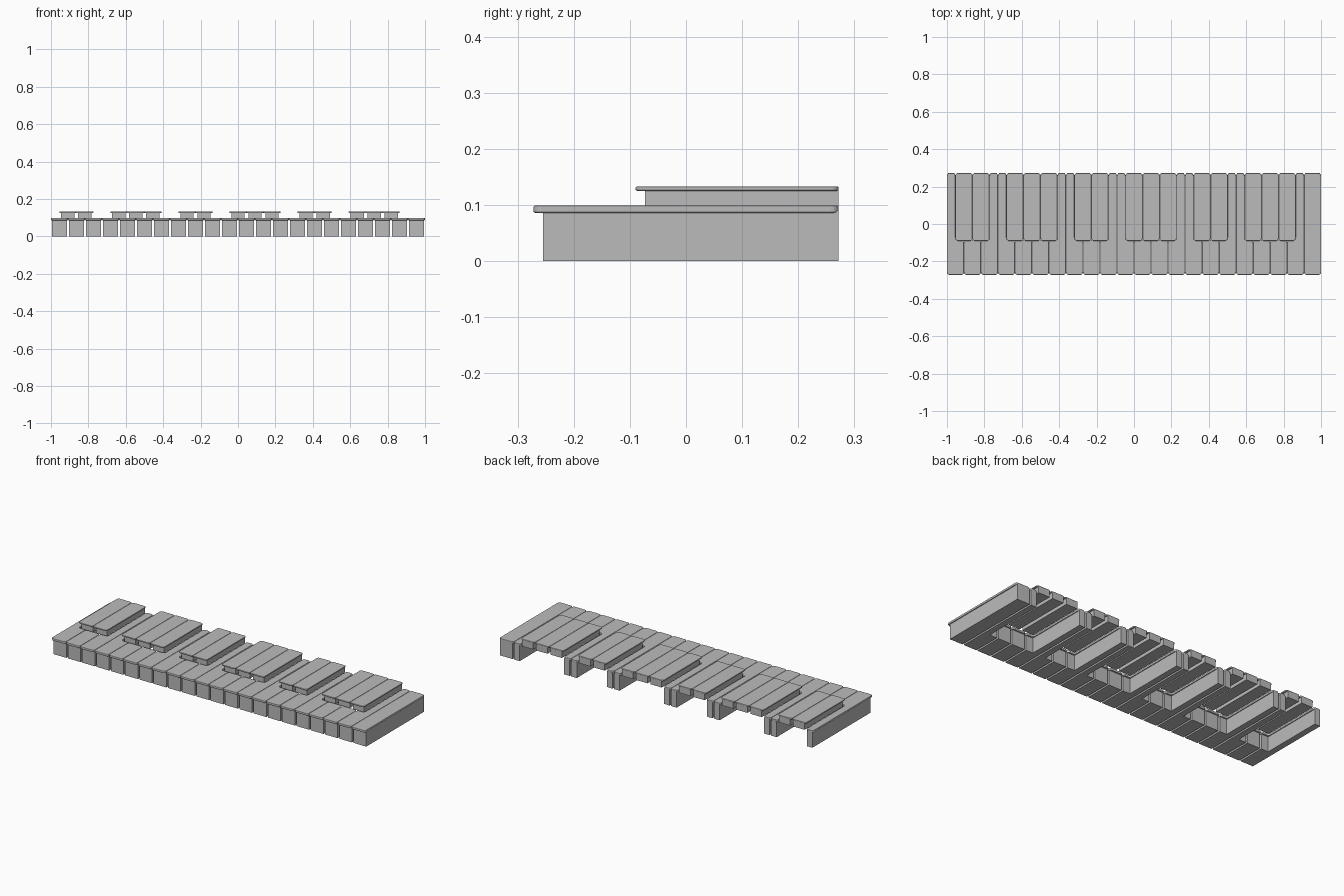
import bpy, bmesh

cube = bpy.data.objects.get("Cube")
if cube:
    bpy.data.objects.remove(cube, do_unlink=True)

KEYS = 22
W = 2 / KEYS
BACK, FRONT, NOTCH = 0.272, -0.272, -0.085
SHARP_STEPS = (1, 2, 4, 5, 6)      # boundaries within each octave that carry a raised key

grey = bpy.data.materials.new("plain_grey")
grey.use_nodes = True
grey.diffuse_color = (0.5, 0.5, 0.5, 1)
grey.node_tree.nodes["Principled BSDF"].inputs["Base Color"].default_value = (0.5, 0.5, 0.5, 1)


def has_sharp(boundary):
    return 0 < boundary < KEYS - 1 and boundary % 7 in SHARP_STEPS


def prism(name, outline, z0, z1, corner=0.0, edge=0.0):
    """Extrude an outline upward, round its upright corners, then soften its rims."""
    bm = bmesh.new()
    face = bm.faces.new([bm.verts.new((x, y, z0)) for x, y in outline])
    top = bmesh.ops.extrude_face_region(bm, geom=[face])["geom"]
    bmesh.ops.translate(bm, vec=(0, 0, z1 - z0),
                        verts=[v for v in top if isinstance(v, bmesh.types.BMVert)])
    bmesh.ops.recalc_face_normals(bm, faces=bm.faces)
    if corner:
        upright = [e for e in bm.edges if abs(e.verts[0].co.z - e.verts[1].co.z) > 0.001]
        bmesh.ops.bevel(bm, geom=upright, offset=corner, segments=4, profile=0.5,
                        affect='EDGES', clamp_overlap=True)
    if edge:
        rims = [e for e in bm.edges if abs(e.verts[0].co.z - e.verts[1].co.z) < 0.001]
        bmesh.ops.bevel(bm, geom=rims, offset=edge, segments=2, profile=0.5,
                        affect='EDGES', clamp_overlap=True)
    bmesh.ops.recalc_face_normals(bm, faces=bm.faces)
    mesh = bpy.data.meshes.new(name)
    bm.to_mesh(mesh)
    bm.free()
    mesh.materials.append(grey)
    obj = bpy.data.objects.new(name, mesh)
    bpy.context.collection.objects.link(obj)
    return obj


def box_outline(x0, x1, y0, y1):
    return [(x0, y0), (x1, y0), (x1, y1), (x0, y1)]


def key_outline(i, gap, front, notch):
    """Long key plan, cut back wherever a raised key sits beside it."""
    x0, x1 = -1 + i * W + gap, -1 + (i + 1) * W - gap
    mid = -1 + (i + 0.5) * W
    left, right = has_sharp(i), has_sharp(i + 1)
    if left and right:
        return box_outline(x0, x1, front, notch)
    if right:
        return [(x0, front), (x1, front), (x1, notch), (mid - gap, notch), (mid - gap, BACK), (x0, BACK)]
    if left:
        return [(x0, front), (x1, front), (x1, BACK), (mid + gap, BACK), (mid + gap, notch), (x0, notch)]
    return box_outline(x0, x1, front, BACK)


# Long keys: a block with a wider softened lid
for i in range(KEYS):
    prism(f"long_key_body_{i + 1}", key_outline(i, 0.005, -0.255, NOTCH - 0.008), 0, 0.09)
    prism(f"long_key_lid_{i + 1}", key_outline(i, 0.0004, FRONT, NOTCH), 0.086, 0.099, 0.014, 0.003)

# Raised keys: a narrow block with an overhanging cap
for b in filter(has_sharp, range(KEYS)):
    x = -1 + b * W
    prism(f"raised_key_body_{b}", box_outline(x - 0.036, x + 0.036, -0.073, BACK), 0.09, 0.127)
    prism(f"raised_key_cap_{b}", box_outline(x - 0.045, x + 0.045, -0.09, BACK), 0.125, 0.133, 0.012, 0.003)
